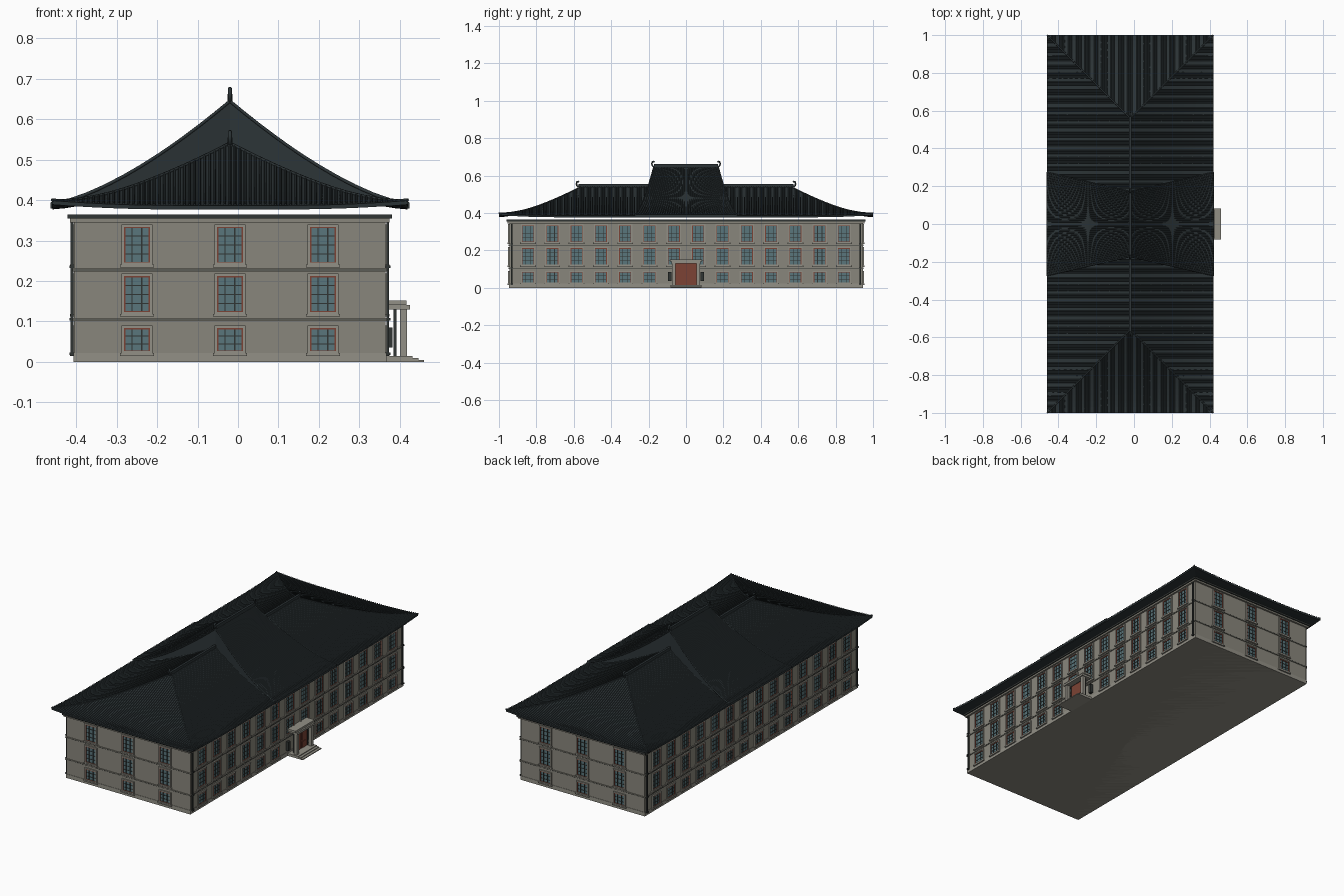
import bpy, bmesh, math
from mathutils import Vector

if "Cube" in bpy.data.objects:
    bpy.data.objects.remove(bpy.data.objects["Cube"])

CX = -0.02            # building centre line in x
HX, HY = 0.385, 0.945  # wall half sizes
RX, RY = 0.44, 1.0    # roof half sizes


def mat(name, c):
    m = bpy.data.materials.new(name)
    m.diffuse_color = (*c, 1)
    m.use_nodes = True
    m.node_tree.nodes["Principled BSDF"].inputs["Base Color"].default_value = m.diffuse_color
    return m


WALL = mat("wall_stone", (0.25, 0.24, 0.20))
TRIM = mat("trim_stone", (0.29, 0.28, 0.24))
ROOF = mat("roof_tile", (0.025, 0.034, 0.037))
DARK = mat("dark_metal", (0.03, 0.035, 0.033))
RED = mat("red_wood", (0.20, 0.055, 0.035))
GLASS = mat("glass", (0.10, 0.18, 0.20))
parts = {}


def part(name, m):
    if name not in parts:
        parts[name] = (bmesh.new(), m)
    return parts[name][0]


def box(name, m, lo, hi):
    bm = part(name, m)
    v = [bm.verts.new((x, y, z)) for x in (lo[0], hi[0]) for y in (lo[1], hi[1]) for z in (lo[2], hi[2])]
    for f in ((0, 1, 3, 2), (4, 6, 7, 5), (0, 4, 5, 1), (2, 3, 7, 6), (0, 2, 6, 4), (1, 5, 7, 3)):
        bm.faces.new([v[i] for i in f])


def loft(name, m, rows):
    bm = part(name, m)
    vs = [[bm.verts.new(p) for p in r] for r in rows]
    for a, b in zip(vs, vs[1:]):
        for i in range(len(a) - 1):
            bm.faces.new((a[i], a[i + 1], b[i + 1], b[i]))


def ring(name, m, h, z0, z1):
    box(name, m, (CX - HX - h, -HY - h, z0), (CX + HX + h, HY + h, z1))


# walls, string courses and cornice
ring("walls", WALL, 0, 0, 0.352)
ring("plinth", TRIM, 0.002, 0, 0.022)
for z in (0.105, 0.228):
    ring("string_course", WALL, 0.004, z - 0.004, z + 0.004)
    ring("string_course_line", DARK, 0.0045, z - 0.0015, z)
ring("cornice", WALL, 0.010, 0.345, 0.354)
ring("cornice_cap", DARK, 0.016, 0.354, 0.365)


# box on a wall: face direction (axis, sign), position along the wall, height and depth
def wbox(name, m, face, u0, u1, z0, z1, d0, d1):
    ax, s = face
    if ax == 'x':
        a, b = sorted((CX + s * (HX + d0), CX + s * (HX + d1)))
        box(name, m, (a, u0, z0), (b, u1, z1))
    else:
        a, b = sorted((s * (HY + d0), s * (HY + d1)))
        box(name, m, (u0, a, z0), (u1, b, z1))


def frame(name, m, face, u, w, z0, z1, t, d):
    wbox(name, m, face, u - w, u - w + t, z0, z1, 0, d)
    wbox(name, m, face, u + w - t, u + w, z0, z1, 0, d)
    wbox(name, m, face, u - w + t, u + w - t, z0, z0 + t, 0, d)
    wbox(name, m, face, u - w + t, u + w - t, z1 - t, z1, 0, d)


def window(face, u, z0, z1):
    w = 0.032
    wbox("window_glass", GLASS, face, u - w, u + w, z0, z1, 0, 0.0015)
    frame("window_surround", TRIM, face, u, w + 0.006, z0 - 0.004, z1 + 0.006, 0.006, 0.007)
    frame("window_frame", RED, face, u, w, z0, z1, 0.0035, 0.005)
    for k in (-1, 1):
        c = u + k * 0.012
        wbox("window_bars", DARK, face, c - 0.0015, c + 0.0015, z0, z1, 0, 0.004)
    n = 3 if z1 - z0 > 0.07 else 2
    for k in range(1, n + 1):
        c = z0 + (z1 - z0) * k / (n + 1)
        wbox("window_bars", DARK, face, u - w, u + w, c - 0.0012, c + 0.0012, 0, 0.0035)
    wbox("window_sill", TRIM, face, u - w - 0.01, u + w + 0.01, z0 - 0.010, z0 - 0.003, 0, 0.010)


ROWS = ((0.025, 0.084), (0.122, 0.212), (0.244, 0.334))
for s in (-1, 1):
    for r, (z0, z1) in enumerate(ROWS):
        for k in (-1, 0, 1):
            window(('y', s), CX + k * 0.23, z0, z1)
        for k in range(14):
            y = (k - 6.5) * 0.13
            if not (s == 1 and r == 0 and abs(y) < 0.1):
                window(('x', s), y, z0, z1)
    # drain pipes near the corners
    for e in (-1, 1):
        y = e * 0.932
        wbox("drain_pipe", DARK, ('x', s), y - 0.004, y + 0.004, 0.015, 0.352, 0.002, 0.009)
        for z in (0.02, 0.105, 0.235):
            wbox("pipe_bracket", DARK, ('x', s), y - 0.007, y + 0.007, z - 0.003, z + 0.003, 0, 0.012)

# entrance: door leaves, columns, canopy, steps, lamps
for s in (-1, 1):
    a, b = sorted((s * 0.001, s * 0.055))
    box("door", RED, (0.384, a, 0.004), (0.390, b, 0.13))
    for z0, z1 in ((0.015, 0.05), (0.06, 0.118)):
        box("door_panel", RED, (0.390, a + 0.01, z0), (0.392, b - 0.01, z1))
    box("door_side", DARK, (0.384, min(s * 0.055, s * 0.06), 0), (0.392, max(s * 0.055, s * 0.06), 0.132))
    a, b = sorted((s * 0.056, s * 0.074))
    box("porch_column", TRIM, (0.400, a, 0), (0.418, b, 0.13))
    a, b = sorted((s * 0.078, s * 0.096))
    box("entrance_lamp", DARK, (0.366, a, 0.035), (0.382, b, 0.085))
box("door_side", DARK, (0.384, -0.055, 0.129), (0.392, 0.055, 0.132))
box("canopy", TRIM, (0.365, -0.078, 0.13), (0.425, 0.078, 0.141))
box("canopy", TRIM, (0.365, -0.085, 0.141), (0.417, 0.085, 0.152))
for x, z in ((0.432, 0.014), (0.446, 0.0095), (0.46, 0.005)):
    box("entrance_steps", TRIM, (0.366, -0.083, 0), (x, 0.083, z))


# roof heights: concave slope plus raised corners
def low_z(x, y):
    d = max(0, min(RX - abs(x), RY - abs(y)))
    c = math.hypot(RX - abs(x), RY - abs(y))
    return 0.387 + 0.153 * (d / RX) ** 1.5 + 0.012 * max(0, 1 - c / 0.3) ** 2


def up_half(d):
    return 0.272 - 0.10 * d / RX


def up_z(d):
    return 0.391 + 0.254 * (max(d, 0) / RX) ** 1.45


def rib(pts, across):
    w = Vector(across) * 0.0034
    up = Vector((0, 0, 0.0035))
    loft("roof_tile_ribs", ROOF, [(p - w, p - w * 0.5 + up, p + w * 0.5 + up, p + w) for p in pts])


N, M = 14, 40
for s in (-1, 1):
    # long slopes and end slopes of the hip roof
    for end in (False, True):
        def P(t, d):
            x, y = (t, s * (RY - d)) if end else (s * (RX - d), t)
            return Vector((x + CX, y, low_z(x, y)))
        L = RX if end else RY
        rows = []
        for j in range(N + 1):
            d = RX * j / N
            rows.append([P((L - d) * (2 * i / M - 1), d) for i in range(M + 1)])
        loft("main_roof", ROOF, rows)
        n = int(L / 0.0125)
        for k in range(-n, n + 1):
            t = k * 0.0125
            top = min(RX, L - abs(t))
            if top > 0.01:
                rib([P(t, top * j / 8) for j in range(9)], (1, 0, 0) if end else (0, 1, 0))
    # raised centre roof with gable cheeks
    rows = []
    for j in range(N + 1):
        d = RX * j / N
        x, h, z = s * (RX + 0.004 - d * 1.0091), up_half(d), up_z(d)
        lo = min(low_z(x, h) - 0.006, z - 0.012)
        rows.append([Vector((x + CX, y, q)) for y, q in
                     ((-h, lo), (-h, z), (-h / 2, z), (0, z), (h / 2, z), (h, z), (h, lo))])
    loft("centre_roof", ROOF, rows)
    a, b = sorted((CX + s * RX, CX + s * (RX + 0.004)))
    box("centre_eave", ROOF, (a, -0.272, 0.379), (b, 0.272, 0.392))
    for k in range(-21, 22):
        f = k / 21
        rib([Vector((CX + s * (RX + 0.004 - RX * j / 10 * 1.0091), f * up_half(RX * j / 10),
                     up_z(RX * j / 10))) for j in range(11)], (0, 1, 0))


def tube(name, pts, r):
    cu = bpy.data.curves.new(name, 'CURVE')
    cu.dimensions = '3D'
    cu.bevel_depth, cu.bevel_resolution, cu.use_fill_caps = r, 1, True
    sp = cu.splines.new('POLY')
    sp.points.add(len(pts) - 1)
    for p, q in zip(sp.points, pts):
        p.co = (*q, 1)
    cu.materials.append(ROOF)
    bpy.context.collection.objects.link(bpy.data.objects.new(name, cu))


# ridge beams with curled ends
for half, z in ((0.575, 0.533), (0.172, 0.640)):
    box("ridge", ROOF, (CX - 0.006, -half, z), (CX + 0.006, half, z + 0.022))
    for s in (-1, 1):
        curl = [(0, 0.006), (0.008, 0.013), (0.011, 0.023), (0.008, 0.033), (0.001, 0.036), (-0.004, 0.031)]
        tube("ridge_curl", [(CX, s * (half + a), z + b) for a, b in curl], 0.005)
# hip ridges and centre roof verges
for sx in (-1, 1):
    for sy in (-1, 1):
        ds = [RX * j / 12 for j in range(13)]
        tube("hip_ridge", [(CX + sx * (RX - d), sy * (RY - d), low_z(RX - d, RY - d) + 0.001) for d in ds], 0.004)
        tube("verge", [(CX + sx * (RX - d), sy * up_half(d), up_z(d)) for d in ds], 0.004)

# turn collected geometry into objects
for name, (bm, m) in parts.items():
    if name == "main_roof":
        bmesh.ops.remove_doubles(bm, verts=bm.verts, dist=1e-5)
    bmesh.ops.recalc_face_normals(bm, faces=bm.faces)
    me = bpy.data.meshes.new(name)
    bm.to_mesh(me)
    bm.free()
    me.materials.append(m)
    ob = bpy.data.objects.new(name, me)
    bpy.context.collection.objects.link(ob)
    if name == "main_roof":
        # eave thickness, grown downward
        up = sum(p.normal.z for p in me.polygons) > 0
        so = ob.modifiers.new("thickness", 'SOLIDIFY')
        so.thickness, so.offset = 0.010, -1 if up else 1
